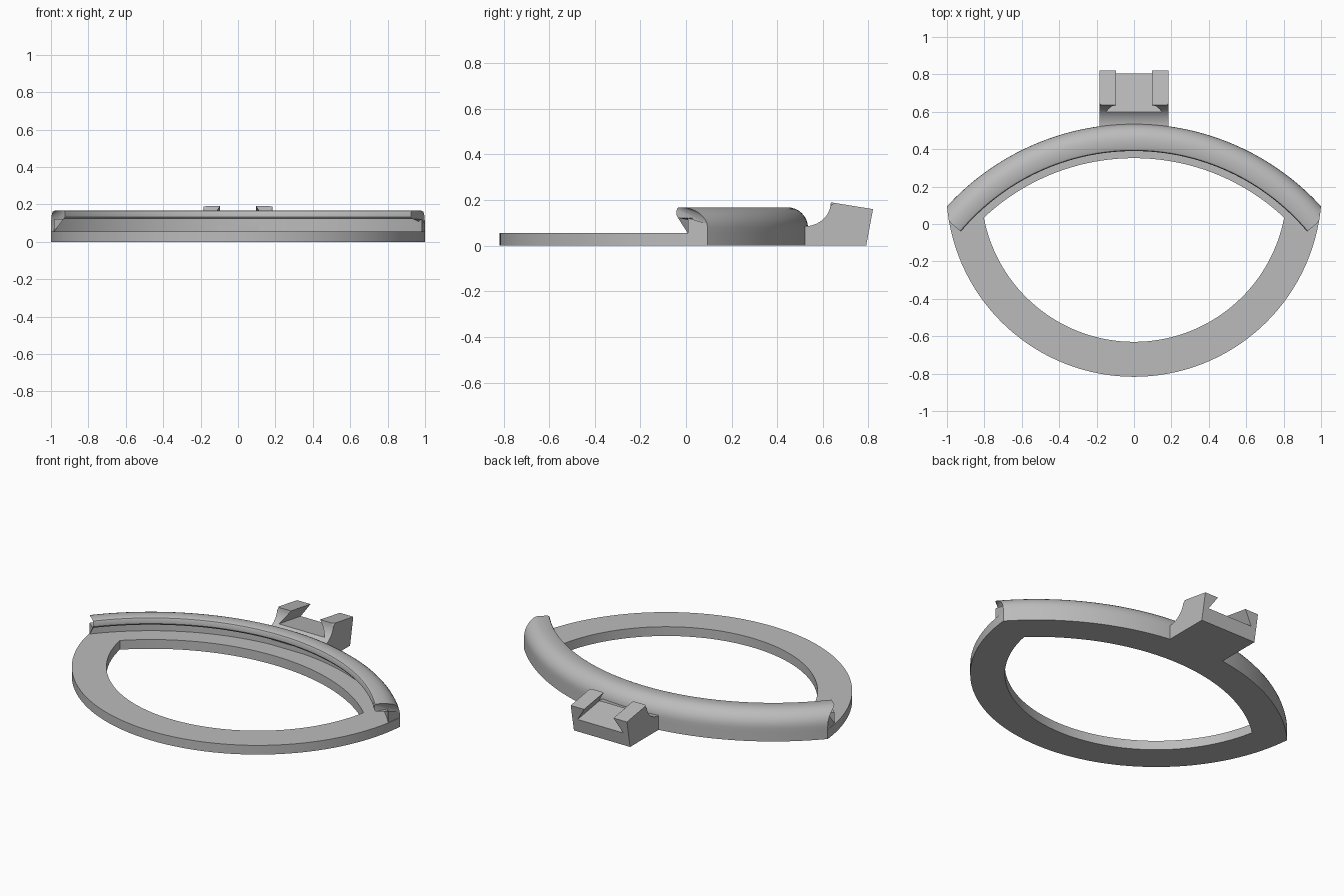
import bpy, bmesh
from math import sin, cos, acos, atan2, hypot, pi, radians

if "Cube" in bpy.data.objects:
    bpy.data.objects.remove(bpy.data.objects["Cube"])

grey = bpy.data.materials.new("grey plastic")
grey.use_nodes = True
colour = (0.5, 0.5, 0.5, 1)
grey.diffuse_color = colour
grey.node_tree.nodes["Principled BSDF"].inputs["Base Color"].default_value = colour

STEPS = 64
LOW_C, LOW_OUT, LOW_IN = 0.187, 1.004, 0.817     # front arc: centre y and radii
UP_C, UP_OUT, UP_IN = -0.82, 1.355, 1.172        # rear arc: centre y and radii
PLATE = 0.055
TOP = 0.168


def finish(name, bm):
    bmesh.ops.recalc_face_normals(bm, faces=bm.faces)
    mesh = bpy.data.meshes.new(name)
    bm.to_mesh(mesh)
    bm.free()
    ob = bpy.data.objects.new(name, mesh)
    bpy.context.collection.objects.link(ob)
    mesh.materials.append(grey)
    return ob


def smooth(ob):
    bpy.ops.object.select_all(action="DESELECT")
    ob.select_set(True)
    bpy.context.view_layer.objects.active = ob
    bpy.ops.object.shade_smooth_by_angle(angle=radians(30))


def meet_angle(r, low_r):
    """Half angle at which a rear arc of radius r meets the front circle."""
    d = LOW_C - UP_C
    return acos((r * r + d * d - low_r * low_r) / (2 * r * d))


def rear_arc(r, half):
    angles = [half * (2 * i / STEPS - 1) for i in range(STEPS + 1)]
    return [(r * sin(a), UP_C + r * cos(a)) for a in angles]


def lens(up_r, low_r):
    """Closed outline of a rear arc and a front arc meeting in two corners."""
    rear = rear_arc(up_r, meet_angle(up_r, low_r))
    x, y = rear[-1]
    half = atan2(x, LOW_C - y)
    front = []
    for i in range(1, STEPS):
        a = half * (1 - 2 * i / STEPS)
        front.append((low_r * sin(a), LOW_C - low_r * cos(a)))
    return rear + front


# Flat lens-shaped ring
bm = bmesh.new()
loops = []
for outline, z in ((lens(UP_OUT, LOW_OUT), 0), (lens(UP_OUT, LOW_OUT), PLATE),
                   (lens(UP_IN, LOW_IN), PLATE), (lens(UP_IN, LOW_IN), 0)):
    loops.append([bm.verts.new((x, y, z)) for x, y in outline])
n = len(loops[0])
for k in range(4):
    a, b = loops[k], loops[(k + 1) % 4]
    for i in range(n):
        j = (i + 1) % n
        bm.faces.new((a[i], a[j], b[j], b[i]))
smooth(finish("base_ring", bm))

# Raised rear rail with rounded back and inward lip
WALL, LIP, ROUND = 1.285, 1.21, 0.09
profile = [(WALL, PLATE), (UP_OUT, PLATE)]
for i in range(9):
    a = pi / 2 * i / 8
    profile.append((UP_OUT - ROUND + ROUND * cos(a), TOP - ROUND + ROUND * sin(a)))
profile += [(LIP + 0.012, TOP), (LIP + 0.004, TOP - 0.004), (LIP, TOP - 0.012),
            (LIP, 0.132), (LIP + 0.008, 0.122), (WALL, 0.122)]
bm = bmesh.new()
rows = []
for r, z in profile:
    half = min(radians(49.9), meet_angle(r, LOW_OUT))
    rows.append([bm.verts.new((x, y, z)) for x, y in rear_arc(r, half)])
for k in range(len(rows)):
    a, b = rows[k], rows[(k + 1) % len(rows)]
    for i in range(STEPS):
        bm.faces.new((a[i], a[i + 1], b[i + 1], b[i]))
caps = [bm.faces.new([row[i] for row in rows]) for i in (0, STEPS)]
bmesh.ops.triangulate(bm, faces=caps)
smooth(finish("rear_rail", bm))


def prism(sections):
    """Solid between two matching (x, y, z) outlines."""
    bm = bmesh.new()
    a, b = [[bm.verts.new(p) for p in s] for s in sections]
    for i in range(len(a)):
        j = (i + 1) % len(a)
        bm.faces.new((a[i], a[j], b[j], b[i]))
    bm.faces.new(a)
    bm.faces.new(b)
    return bm


# Rear mount block: tilted top, hollow front curve, rounded neck edges
HALF = 0.185
curve = [(0.635 - 0.115 * sin(a), 0.19 - 0.105 * cos(a))
         for a in [pi / 2 * i / 10 for i in range(11)]]
curve = [(0.52 + 0.115 * sin(pi / 2 * i / 10), 0.19 - 0.105 * cos(pi / 2 * i / 10))
         for i in range(11)]
side = [(0.79, 0), (0.82, 0.16)] + curve[::-1] + [(0.46, 0.085), (0.46, 0)]
bm = prism([[(s * HALF, y, z) for y, z in side] for s in (-1, 1)])


def on_neck(v):
    return v.co.y < 0.636 and v.co.z > 0.05


neck_edges = [e for e in bm.edges if all(on_neck(v) for v in e.verts)
              and abs(e.verts[0].co.x - e.verts[1].co.x) < 0.01]
bmesh.ops.bevel(bm, geom=neck_edges, offset=0.03, segments=4, profile=0.5,
                affect="EDGES", clamp_overlap=True)
mount = finish("rear_mount", bm)

# Dovetail slot cut along the tilted top
sections = []
for y in (0.5, 1.0):
    floor = 0.08 - 0.16 * (y - 0.805)
    sections.append([(-0.15, y, floor), (0.15, y, floor),
                     (0.08, y, floor + 0.108), (-0.08, y, floor + 0.108)])
cutter = finish("slot_cutter", prism(sections))
cutter.hide_render = True
cut = mount.modifiers.new("slot", "BOOLEAN")
cut.operation = "DIFFERENCE"
cut.solver = "EXACT"
cut.object = cutter
smooth(mount)
bpy.ops.object.modifier_apply(modifier=cut.name)
bpy.data.objects.remove(cutter)
smooth(mount)
